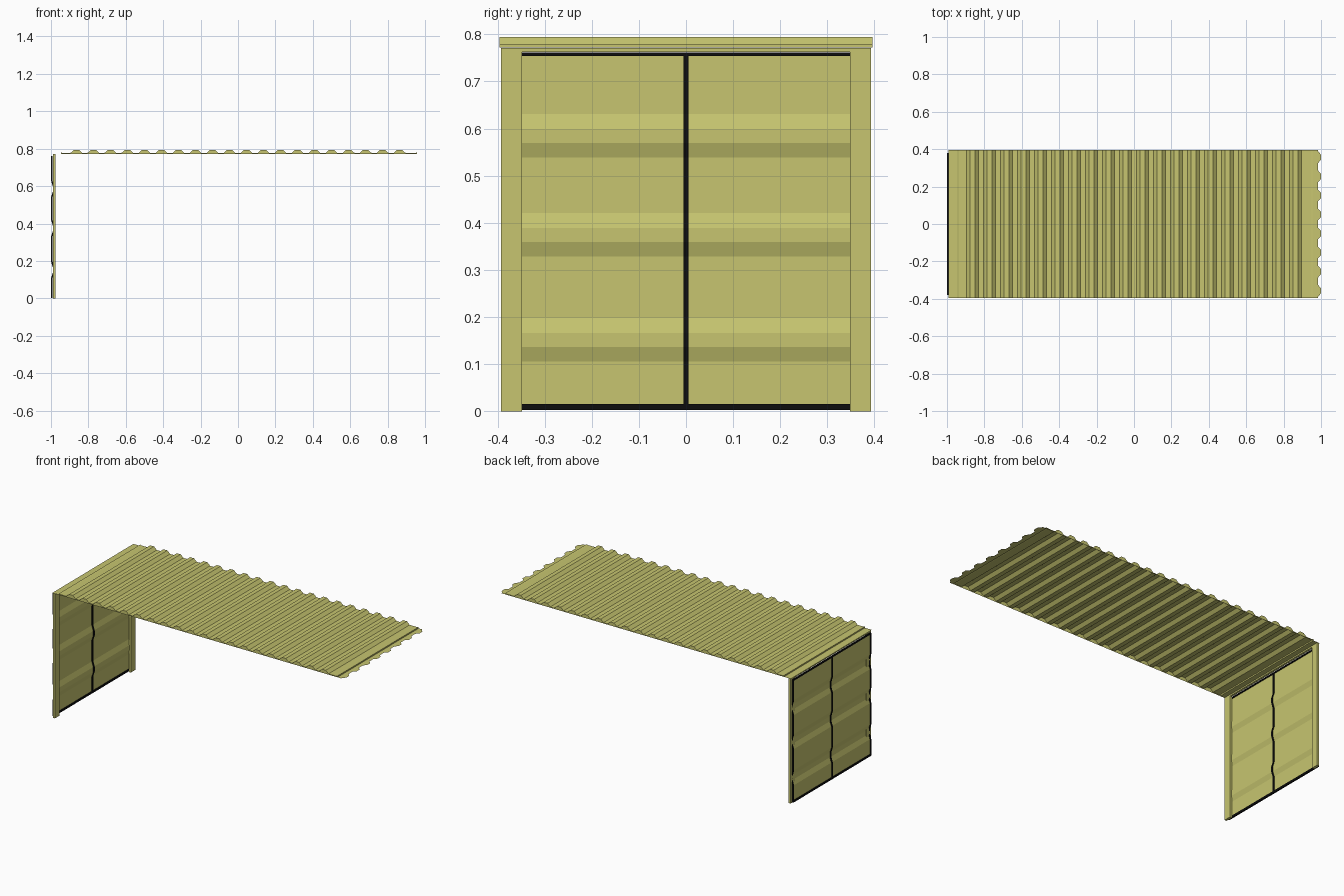
import bpy

if "Cube" in bpy.data.objects:
    bpy.data.objects.remove(bpy.data.objects["Cube"])

def material(name, rgb):
    m = bpy.data.materials.new(name)
    m.diffuse_color = (*rgb, 1)
    m.use_nodes = True
    m.node_tree.nodes["Principled BSDF"].inputs["Base Color"].default_value = m.diffuse_color
    return m

PAINT = material("yellow_paint", (0.57, 0.56, 0.16))
BLACK = material("black_rubber", (0.004, 0.004, 0.004))

def mesh(name, verts, faces, mat):
    me = bpy.data.meshes.new(name)
    me.from_pydata(verts, [], faces)
    me.materials.append(mat)
    ob = bpy.data.objects.new(name, me)
    bpy.context.collection.objects.link(ob)
    return ob

def extrude_y(name, profile, y0, y1, mat, closed=False):
    """Sweep an (x, z) profile from y0 to y1."""
    n = len(profile)
    verts = [(x, y, z) for y in (y0, y1) for x, z in profile]
    last = n if closed else n - 1
    faces = [(i, (i + 1) % n, n + (i + 1) % n, n + i) for i in range(last)]
    if closed and n == 4:
        faces += [(3, 2, 1, 0), (4, 5, 6, 7)]
    return mesh(name, verts, faces, mat)

def box(name, x, y, z, mat):
    return extrude_y(name, [(x[0], z[0]), (x[1], z[0]), (x[1], z[1]), (x[0], z[1])],
                     y[0], y[1], mat, True)

# corrugated roof sheet with closed side edges
BASE, TOP, LOW, W = 0.777, 0.794, 0.772, 0.396
wave = [(-0.946, LOW), (-0.946, BASE + 0.003), (-0.935, BASE)]
for i in range(20):
    c = -0.864 + i * 1.728 / 19
    wave += [(c - 0.032, BASE), (c - 0.013, TOP), (c + 0.013, TOP), (c + 0.032, BASE)]
wave += [(0.945, BASE), (0.957, BASE + 0.003), (0.957, LOW)]
extrude_y("roof", wave, -W, W, PAINT)
for s, side in ((-1, "front"), (1, "back")):
    edge = wave[1:-1]
    n = len(edge)
    verts = [(x, s * W, z) for x, z in edge] + [(x, s * W, LOW) for x, z in edge]
    mesh("roof_edge_" + side, verts,
         [(i, i + 1, n + i + 1, n + i) for i in range(n - 1)], PAINT)

# flat scalloped flange at the far end of the roof
outline = [(0.983, -0.396)]
for i in range(8):
    c = -0.357 + i * 0.102
    outline += [(0.983, c - 0.032), (0.998, c - 0.014), (0.998, c + 0.014), (0.983, c + 0.032)]
outline = [(1.0 if x > 0.99 else x, y) for x, y in outline] + [(0.983, 0.396)]
n = len(outline)
mesh("end_flange", [(x, y, LOW) for x, y in outline] + [(0.957, y, LOW) for x, y in outline],
     [(i, i + 1, n + i + 1, n + i) for i in range(n - 1)], PAINT)

# flat strip joining the roof to the door frame
extrude_y("roof_door_strip", [(-0.992, LOW), (-0.946, LOW)], -W, W, PAINT)

# door frame
box("door_header", (-0.990, -0.977), (-0.393, 0.393), (0.763, 0.7715), PAINT)
for s, side in ((-1, "front"), (1, "back")):
    box("door_post_" + side, (-0.990, -0.976), sorted((s * 0.348, s * 0.393)), (0, 0.771), PAINT)

# ribbed door profile, pressed inward three times
door = [(-0.996, 0.012)]
for c in (0.152, 0.375, 0.585):
    door += [(-0.996, c - 0.046), (-0.986, c - 0.016), (-0.986, c + 0.014), (-0.996, c + 0.046)]
door.append((-0.996, 0.757))

for s, side in ((-1, "front"), (1, "back")):
    extrude_y("door_" + side, door, *sorted((s * 0.005, s * 0.372)), PAINT)

# rubber seals following the door profile
t = 0.004
def seal(name, y0, y1):
    k = len(door)
    verts = [(x + d, y, z) for y in (y0, y1) for d in (-t, t) for x, z in door]
    faces = []
    for i in range(k - 1):
        for a, b in ((0, k), (k, 3 * k), (3 * k, 2 * k), (2 * k, 0)):
            faces.append((a + i, a + i + 1, b + i + 1, b + i))
    mesh(name, verts, faces, BLACK)

seal("seal_middle", -0.005, 0.005)
seal("seal_front", -0.380, -0.372)
seal("seal_back", 0.372, 0.380)
box("seal_bottom", (-1.0, -0.991), (-0.380, 0.380), (0.003, 0.015), BLACK)
box("seal_top", (-1.0, -0.991), (-0.380, 0.380), (0.754, 0.762), BLACK)
